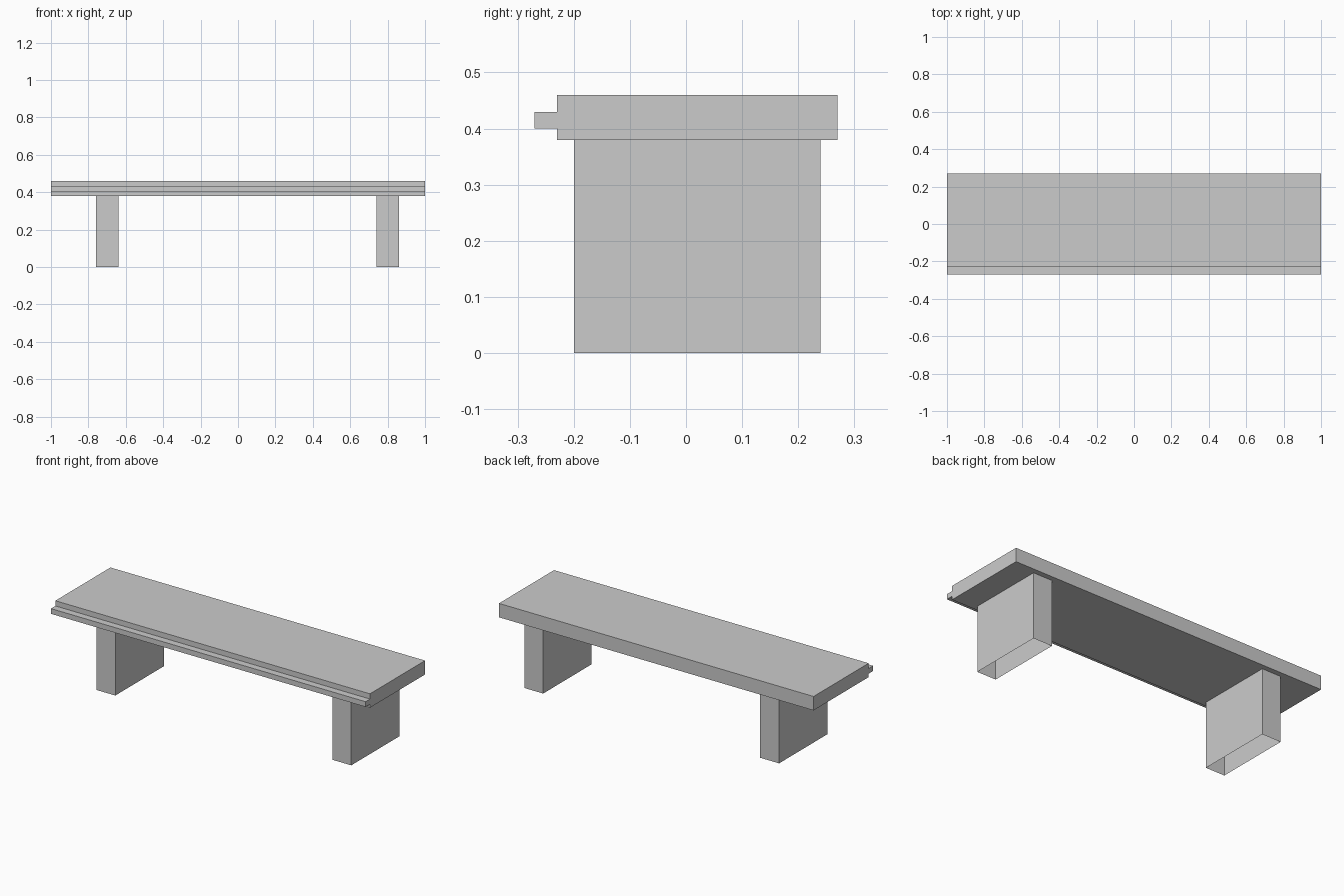
import bpy, bmesh

if "Cube" in bpy.data.objects:
    bpy.data.objects.remove(bpy.data.objects["Cube"])

grey = bpy.data.materials.new("light_grey")
grey.diffuse_color = (0.6, 0.6, 0.6, 1)
grey.use_nodes = True
grey.node_tree.nodes["Principled BSDF"].inputs["Base Color"].default_value = grey.diffuse_color


def finish(name, bm):
    bmesh.ops.recalc_face_normals(bm, faces=bm.faces)
    mesh = bpy.data.meshes.new(name)
    bm.to_mesh(mesh)
    bm.free()
    mesh.materials.append(grey)
    obj = bpy.data.objects.new(name, mesh)
    bpy.context.collection.objects.link(obj)
    return obj


# Seat plank: a (y, z) profile with a tongue along the front, extruded in x
profile = [(0.27, 0.38), (0.27, 0.46), (-0.23, 0.46), (-0.23, 0.43),
           (-0.27, 0.43), (-0.27, 0.40), (-0.23, 0.40), (-0.23, 0.38)]
bm = bmesh.new()
end = bm.faces.new([bm.verts.new((-1, y, z)) for y, z in profile])
side = bmesh.ops.extrude_face_region(bm, geom=[end])["geom"]
bmesh.ops.translate(bm, vec=(2, 0, 0),
                    verts=[v for v in side if isinstance(v, bmesh.types.BMVert)])
finish("seat", bm)

# Hollow legs: four walls, open underneath and where they meet the seat
for name, x in (("left_leg", -0.70), ("right_leg", 0.80)):
    bm = bmesh.new()
    bmesh.ops.create_cube(bm, size=1)
    for v in bm.verts:
        v.co = (v.co.x * 0.12, v.co.y * 0.44, (v.co.z + 0.5) * 0.38)
    bm.normal_update()
    caps = [f for f in bm.faces if abs(f.normal.z) > 0.9]
    bmesh.ops.delete(bm, geom=caps, context='FACES_ONLY')
    leg = finish(name, bm)
    leg.location = (x, 0.02, 0)
